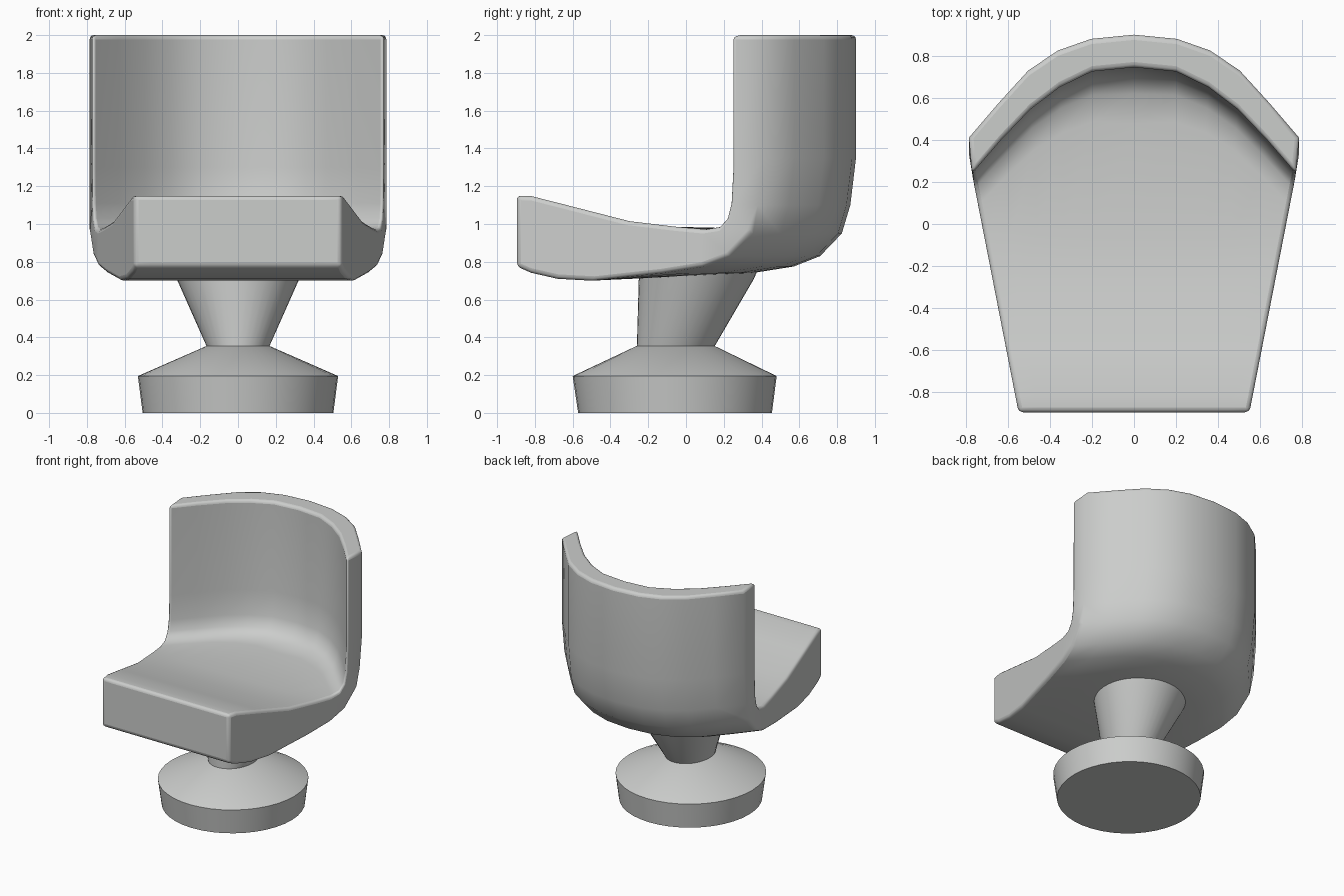
import bpy, bmesh, math

if "Cube" in bpy.data.objects:
    bpy.data.objects.remove(bpy.data.objects["Cube"])

mat = bpy.data.materials.new("light grey")
mat.diffuse_color = (0.6, 0.61, 0.6, 1)
mat.use_nodes = True
mat.node_tree.nodes["Principled BSDF"].inputs["Base Color"].default_value = mat.diffuse_color


def finish(name, bm, bevel=0.0):
    bmesh.ops.recalc_face_normals(bm, faces=bm.faces)
    me = bpy.data.meshes.new(name)
    bm.to_mesh(me)
    bm.free()
    me.materials.append(mat)
    ob = bpy.data.objects.new(name, me)
    bpy.context.collection.objects.link(ob)
    if bevel:
        m = ob.modifiers.new("rounded edges", 'BEVEL')
        m.width = bevel
        m.segments = 3
        m.limit_method = 'ANGLE'
        m.angle_limit = math.radians(50)
    bpy.ops.object.select_all(action='DESELECT')
    ob.select_set(True)
    bpy.context.view_layer.objects.active = ob
    bpy.ops.object.shade_smooth_by_angle(angle=math.radians(60 if bevel else 30))
    return ob


# Seat shell: profiles in y/z; True marks y measured from the back curve
inner = [(-.895, 1.15, 0), (-.82, 1.148, 0), (-.6, 1.092, 0), (-.3, 1.015, 0),
         (-.05, .985, 0), (-.15, .972, 1), (-.07, .985, 1), (-.03, 1.03, 1),
         (-.01, 1.11, 1), (0, 1.3, 1), (0, 2, 1)]
outer = [(-.895, .775, 0), (-.82, .742, 0), (-.68, .71, 0), (-.5, .70, 0),
         (-.55, .74, 1), (-.33, .775, 1), (-.19, .83, 1), (-.075, .95, 1),
         (-.03, 1.1, 1), (0, 1.35, 1), (0, 2, 1)]
# Lanes from the middle outwards: side fraction, inner back y, outer back y
half = [(0, .745, .9), (.26, .725, .88), (.46, .65, .825), (.64, .545, .73),
        (.82, .4, .575), (1, .24, .41)]
lanes = [(-s, a, b) for s, a, b in half[:0:-1]] + half


def width(y):
    return min(.785, .55 + (y + .89) * .195)


bm = bmesh.new()
rings = []
for s, yi, yo in lanes:
    ring = []
    for prof, yb, edge in ((inner, yi, .24), (outer[::-1], yo, .41)):
        spread = 1.8 - .8 * abs(s) if prof is inner else 1
        for y, z, rel in prof:
            w = width(edge + y if rel else y)
            ring.append(bm.verts.new((s * w, yb + y * spread if rel else y, z)))
    rings.append(ring)
n = len(rings[0])
for a, b in zip(rings, rings[1:]):
    for i in range(n):
        j = (i + 1) % n
        bm.faces.new((a[i], a[j], b[j], b[i]))
for r in (rings[0], rings[-1]):
    for i in range(len(inner) - 1):
        bm.faces.new((r[i], r[i + 1], r[n - 2 - i], r[n - 1 - i]))
finish("seat_shell", bm, .022)


# Pedestal parts: stacked ellipses (centre y, x radius, y radius, z)
def stack(name, levels, sides=40):
    bm = bmesh.new()
    loops = [[bm.verts.new((rx * math.cos(2 * math.pi * k / sides),
                            cy + ry * math.sin(2 * math.pi * k / sides), z))
              for k in range(sides)] for cy, rx, ry, z in levels]
    for a, b in zip(loops, loops[1:]):
        for k in range(sides):
            j = (k + 1) % sides
            bm.faces.new((a[k], a[j], b[j], b[k]))
    bm.faces.new(loops[0])
    bm.faces.new(loops[-1])
    return finish(name, bm)


stack("base", [(-.058, .505, .513, 0), (-.06, .53, .54, .195), (-.055, .165, .205, .355)])
stack("neck", [(-.055, .165, .205, .35), (.055, .325, .305, .71), (.07, .35, .32, .78)])
